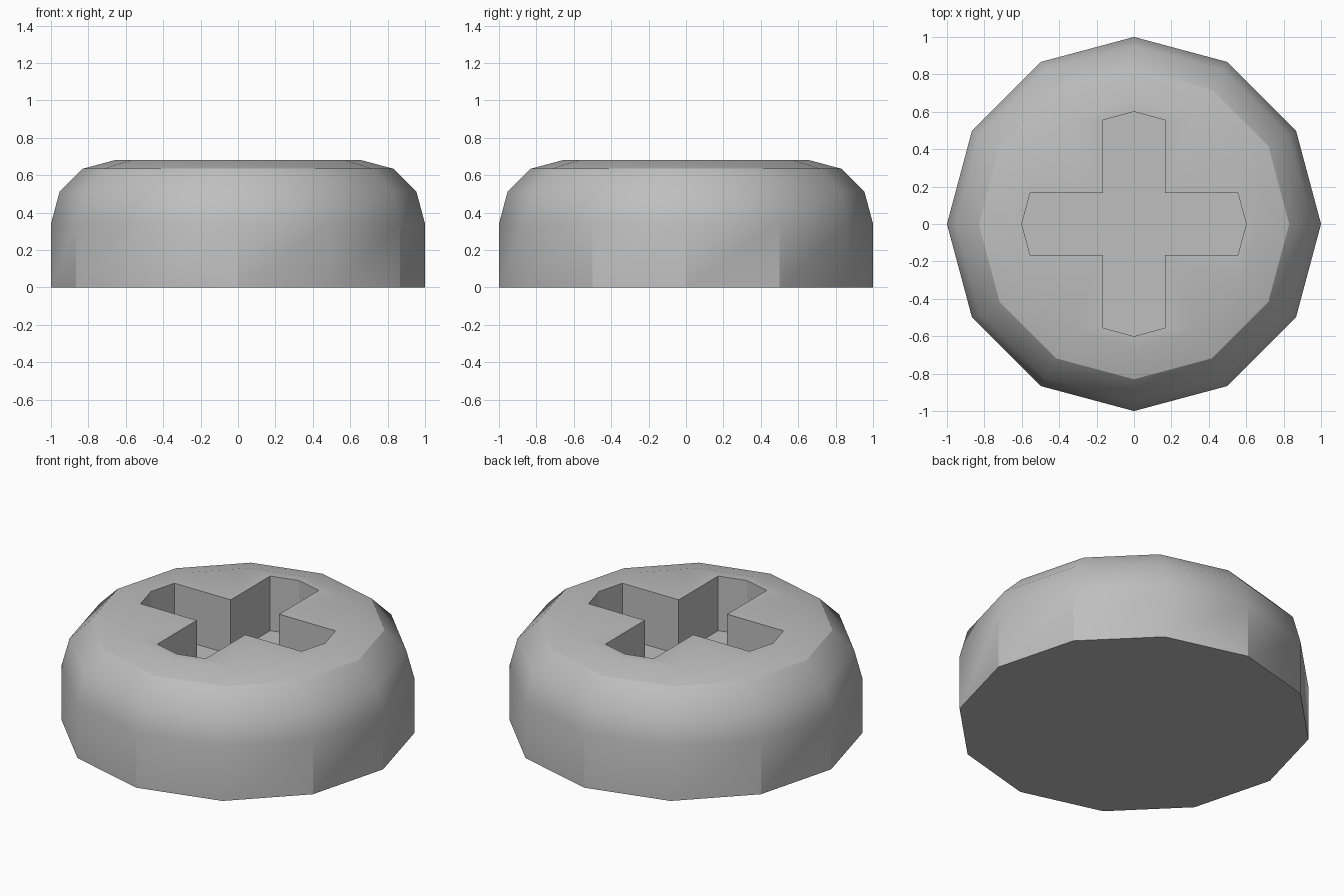
import bpy
import bmesh
from math import radians, cos, sin, pi
from mathutils import Matrix, Vector

cube = bpy.data.objects.get("Cube")
if cube:
    bpy.data.objects.remove(cube, do_unlink=True)

SIDES = 12
BEVEL = 0.34       # radius of the rounded shoulder
HEIGHT = 0.68
FLOOR = 0.34       # bottom of the cross recess
ARM = 0.167        # half width of a recess arm

# Single grey metal colour
metal = bpy.data.materials.new("grey metal")
metal.use_nodes = True
colour = (0.52, 0.52, 0.52, 1)
metal.diffuse_color = colour
metal.node_tree.nodes["Principled BSDF"].inputs["Base Color"].default_value = colour

bm = bmesh.new()


def loop(points, z):
    return [bm.verts.new((p.x, p.y, z)) for p in points]


def bridge(low, high):
    n = len(low)
    for i in range(n):
        j = (i + 1) % n
        bm.faces.new((low[i], low[j], high[j], high[i]))


def circle(radius):
    return [Vector((radius * cos(2 * pi * i / SIDES), radius * sin(2 * pi * i / SIDES)))
            for i in range(SIDES)]


def edges_of(verts):
    return [bm.edges.get((verts[i - 1], verts[i])) for i in range(len(verts))]


# Body: straight wall, then a rounded shoulder up to the flat top
rings = [loop(circle(1), 0)]
for step in range(4):
    a = radians(30 * step)
    rings.append(loop(circle(1 - BEVEL + BEVEL * cos(a)), HEIGHT - BEVEL + BEVEL * sin(a)))
for low, high in zip(rings, rings[1:]):
    bridge(low, high)
bm.faces.new(rings[0])

# Cross recess with pointed arm ends
quarter = [Vector(p) for p in ((0.555, -ARM), (0.6, 0), (0.555, ARM), (ARM, ARM))]
cross = [Matrix.Rotation(k * pi / 2, 2) @ p for k in range(4) for p in quarter]
floor_loop = loop(cross, FLOOR)
rim_loop = loop(cross, HEIGHT)
bridge(floor_loop, rim_loop)
bm.faces.new(floor_loop)

# Flat top between the shoulder and the recess
bmesh.ops.triangle_fill(bm, use_beauty=True, use_dissolve=False,
                        edges=edges_of(rings[-1]) + edges_of(rim_loop), normal=(0, 0, 1))
bmesh.ops.recalc_face_normals(bm, faces=bm.faces)

mesh = bpy.data.meshes.new("screw_head")
bm.to_mesh(mesh)
bm.free()
mesh.materials.append(metal)
head = bpy.data.objects.new("screw_head", mesh)
bpy.context.collection.objects.link(head)

# Soft shading with sharp recess and base edges
bpy.ops.object.select_all(action="DESELECT")
head.select_set(True)
bpy.context.view_layer.objects.active = head
bpy.ops.object.shade_smooth_by_angle(angle=radians(30))
